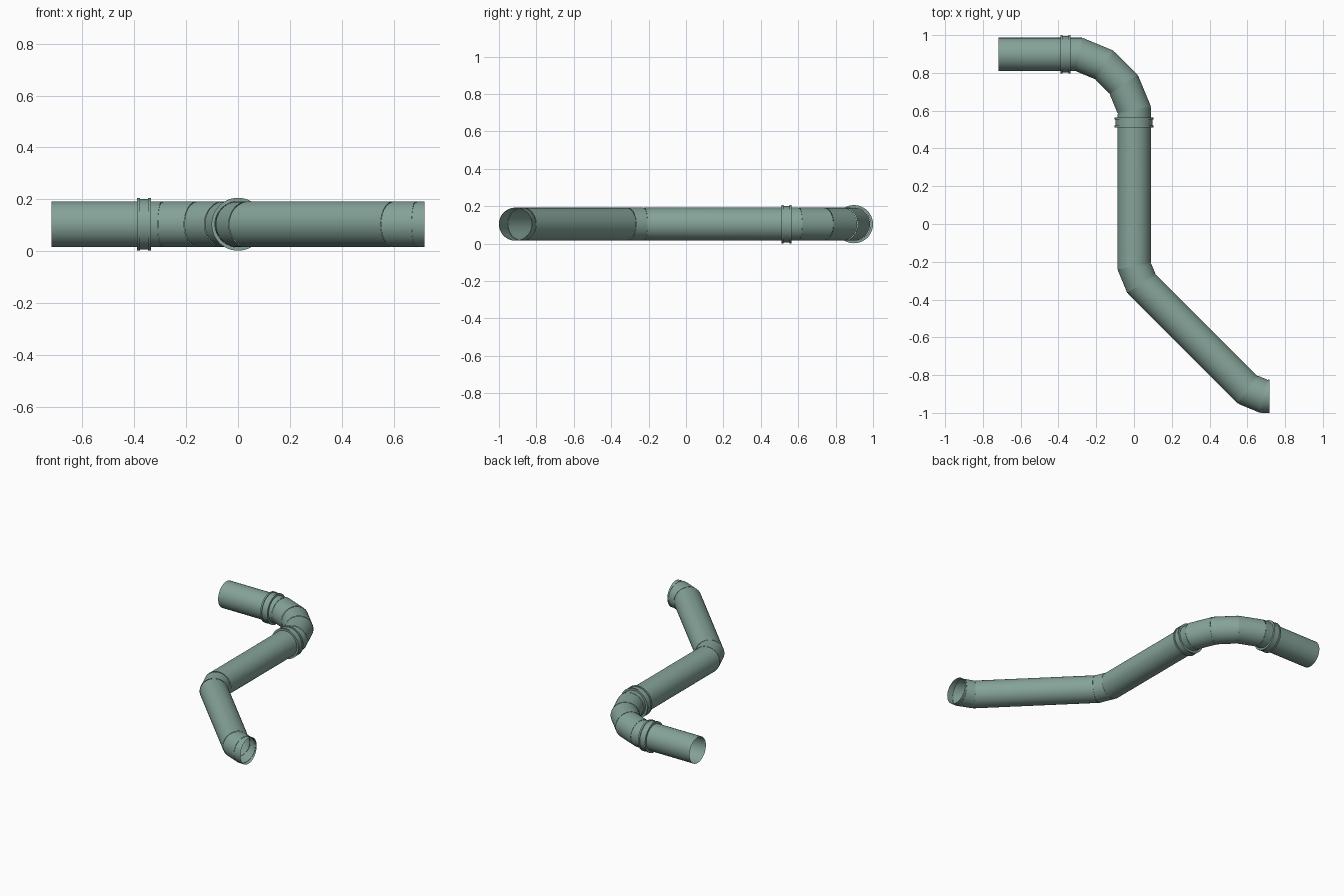
import bpy, bmesh, math
from mathutils import Vector

cube = bpy.data.objects.get("Cube")
if cube:
    bpy.data.objects.remove(cube, do_unlink=True)

SIDES = 48
HEIGHT = 0.104     # height of the pipe axis
R = 0.0885         # pipe radius
LIP = 0.006        # half width of the seam groove
GROOVE = 0.002     # depth of the seam groove

mat = bpy.data.materials.new("grey_green_metal")
mat.use_nodes = True
colour = (0.235, 0.365, 0.32, 1)
mat.diffuse_color = colour
mat.node_tree.nodes["Principled BSDF"].inputs["Base Color"].default_value = colour


def heading(degrees):
    a = math.radians(degrees)
    return Vector((math.cos(a), math.sin(a), 0))


def tube(name, stations):
    """Skin rings given as (centre, plane angle, mitre half angle, radius)."""
    bm = bmesh.new()
    rings = []
    for centre, angle, half, radius in stations:
        side = heading(angle + 90) / math.cos(math.radians(half))
        ring = []
        for i in range(SIDES):
            t = math.tau * i / SIDES
            offset = side * math.cos(t) + Vector((0, 0, math.sin(t)))
            ring.append(bm.verts.new(centre + offset * radius))
        rings.append(ring)
    for a, b in zip(rings, rings[1:]):
        for i in range(SIDES):
            j = (i + 1) % SIDES
            bm.faces.new((a[i], a[j], b[j], b[i]))
    mesh = bpy.data.meshes.new(name)
    bm.to_mesh(mesh)
    bm.free()
    mesh.materials.append(mat)
    obj = bpy.data.objects.new(name, mesh)
    bpy.context.collection.objects.link(obj)
    bpy.ops.object.select_all(action="DESELECT")
    obj.select_set(True)
    bpy.context.view_layer.objects.active = obj
    bpy.ops.object.shade_smooth_by_angle(angle=math.radians(20))
    return obj


# Pipe run: part name, heading in degrees, length along the axis
run = [
    ("inlet_pipe", 0, 0.426),
    ("elbow_segment_1", -22.5, 0.1455),
    ("elbow_segment_2", -45, 0.1455),
    ("elbow_segment_3", -67.5, 0.1455),
    ("middle_pipe", -90, 0.828),
    ("upper_bend_segment", -67.5, 0.1),
    ("diagonal_pipe", -45, 0.793),
    ("lower_bend_segment", -22.5, 0.0935),
    ("outlet_end", 0, 0.032),
]

point = Vector((-0.718, 0.898, HEIGHT))
for n, (name, angle, length) in enumerate(run):
    d = heading(angle)
    end = point + d * length
    stations = []
    # Start of the part, stepped in at a mitred seam
    if n == 0:
        stations.append((point, angle, 0, R))
    else:
        half = (angle - run[n - 1][1]) / 2
        stations += [(point, angle - half, half, R - GROOVE),
                     (point + d * LIP, angle - half, half, R - GROOVE),
                     (point + d * LIP, angle - half, half, R)]
    # End of the part
    if n == len(run) - 1:
        stations.append((end, angle, 0, R))
    else:
        half = (run[n + 1][1] - angle) / 2
        stations.append((end, angle + half, half, R))
    tube(name, stations)
    point = end

# Ribbed clamp collars on either side of the elbow
profile = [(0.027, R), (0.027, 0.102), (0.016, 0.102), (0.016, 0.097)]
profile = [(-x, r) for x, r in profile] + profile[::-1]
for name, centre, angle in (
        ("inlet_collar", (-0.362, 0.898, HEIGHT), 0),
        ("middle_collar", (0, 0.538, HEIGHT), -90)):
    tube(name, [(Vector(centre) + heading(angle) * x, angle, 0, r) for x, r in profile])
